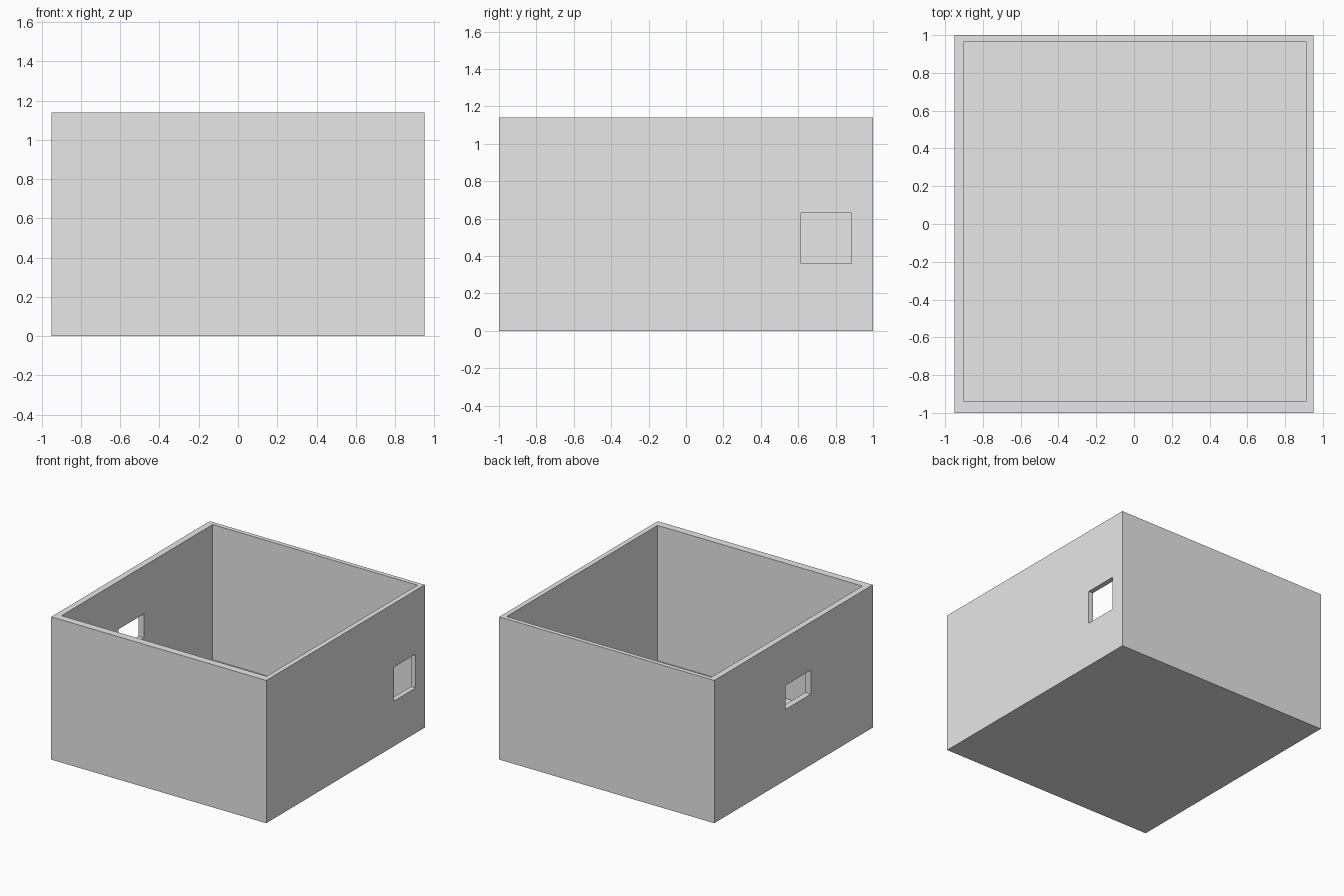
import bpy
from mathutils import Vector

old = bpy.data.objects.get("Cube")
if old:
    bpy.data.objects.remove(old, do_unlink=True)

# Single plain wall colour
grey = bpy.data.materials.new("light_grey")
grey.use_nodes = True
colour = (0.8, 0.8, 0.8, 1)
grey.diffuse_color = colour
grey.node_tree.nodes["Principled BSDF"].inputs["Base Color"].default_value = colour


def box(name, low, high):
    """Box spanning two opposite corners."""
    low, high = Vector(low), Vector(high)
    bpy.ops.mesh.primitive_cube_add(size=1, location=(low + high) / 2)
    ob = bpy.context.object
    ob.name = name
    ob.scale = high - low
    bpy.ops.object.transform_apply(location=True, rotation=True, scale=True)
    ob.data.materials.append(grey)
    return ob


# Outer block of the open room
room = box("room_shell", (-0.95, -1, 0), (0.95, 1, 1.14))

# Interior and one window opening in each side wall
cutters = [
    box("interior_cutter", (-0.9, -0.94, 0.06), (0.91, 0.965, 1.4)),
    box("left_window_cutter", (0.8, 0.615, 0.36), (1.1, 0.885, 0.63)),
    box("right_window_cutter", (-1.1, -0.22, 0.565), (-0.8, 0.1, 0.757)),
]
for cutter in cutters:
    cut = room.modifiers.new(cutter.name, 'BOOLEAN')
    cut.operation = 'DIFFERENCE'
    cut.solver = 'EXACT'
    cut.object = cutter
    bpy.context.view_layer.objects.active = room
    bpy.ops.object.modifier_apply(modifier=cut.name)
    bpy.data.objects.remove(cutter, do_unlink=True)
